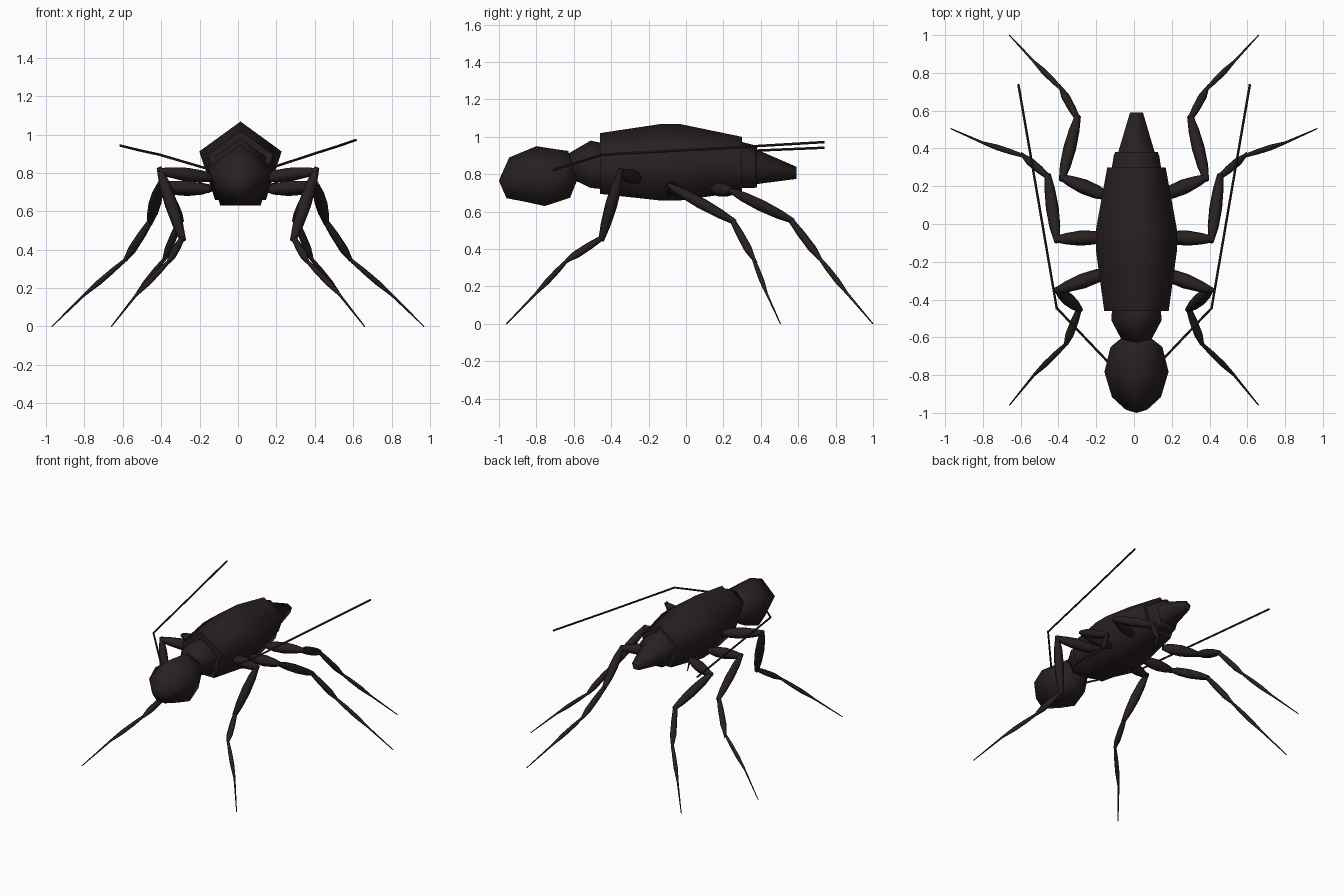
import bpy, bmesh, math
from mathutils import Vector

if "Cube" in bpy.data.objects:
    bpy.data.objects.remove(bpy.data.objects["Cube"])

brown = bpy.data.materials.new("dark brown")
brown.diffuse_color = (0.022, 0.0145, 0.0145, 1)
brown.use_nodes = True
brown.node_tree.nodes["Principled BSDF"].inputs["Base Color"].default_value = brown.diffuse_color


def finish(name, bm, angle=40):
    bmesh.ops.recalc_face_normals(bm, faces=bm.faces)
    me = bpy.data.meshes.new(name)
    bm.to_mesh(me)
    bm.free()
    me.materials.append(brown)
    ob = bpy.data.objects.new(name, me)
    bpy.context.collection.objects.link(ob)
    bpy.ops.object.select_all(action='DESELECT')
    ob.select_set(True)
    bpy.context.view_layer.objects.active = ob
    bpy.ops.object.shade_smooth_by_angle(angle=math.radians(angle))
    return ob


def skin(bm, rings):
    vs = [[bm.verts.new(p) for p in r] for r in rings]
    n = len(vs[0])
    for a, b in zip(vs, vs[1:]):
        for i in range(n):
            bm.faces.new((a[i], a[(i + 1) % n], b[(i + 1) % n], b[i]))
    bm.faces.new(vs[0])
    bm.faces.new(vs[-1])


def hull(name, stations, cx=0.013):
    """Five-sided body piece; each station is top y, top z, bottom y, bottom z."""
    bm = bmesh.new()
    rings = []
    for ty, tz, by, bz in stations:
        top, bot = Vector((cx, ty, tz)), Vector((cx, by, bz))
        r = (top - bot).length / 1.809
        up = (top - bot).normalized()
        c = top - up * r
        rings.append([c + up * r * math.cos(a) + Vector((r * math.sin(a), 0, 0))
                      for a in (math.tau * i / 5 for i in range(5))])
    skin(bm, rings)
    return finish(name, bm, 75)


def limb(bm, a, b, profile, sides=6):
    """Tapered spindle from a to b; profile lists (fraction, radius)."""
    a, b = Vector(a), Vector(b)
    d = (b - a).normalized()
    u = d.cross(Vector((0, 0, 1))).normalized()
    w = d.cross(u)
    skin(bm, [[a.lerp(b, t) + (u * math.cos(k) + w * math.sin(k)) * r
               for k in (math.tau * i / sides for i in range(sides))]
              for t, r in profile])


# body
hull("abdomen", [(-.46, 1.02, -.46, .695), (-.14, 1.068, -.14, .66),
                 (-.03, 1.068, -.03, .66), (.30, 1.0, .30, .706)])
hull("rear_collar", [(.29, .975, .29, .725), (.36, .957, .36, .727), (.38, .945, .38, .73)])
hull("tail_cone", [(.36, .94, .36, .745), (.59, .84, .59, .775)])
hull("neck", [(-.44, .965, -.44, .72), (-.51, .98, -.51, .727), (-.63, .91, -.60, .77)])
hull("head", [(-.63, .925, -.583, .765), (-.67, .93, -.62, .674), (-.80, .95, -.755, .63),
              (-.945, .89, -.87, .655), (-.99, .79, -.95, .67), (-1.0, .765, -.96, .672)])

# legs: body joint, hip, knee, ankle, mid foot, toe
legs = {
    "front": [(.14, -.255, .775), (.405, -.35, .81), (.29, -.45, .46),
              (.36, -.635, .34), (.53, -.80, .165), (.66, -.96, 0)],
    "middle": [(.16, -.07, .715), (.41, -.08, .735), (.455, .25, .55),
               (.585, .36, .35), (.80, .43, .165), (.97, .505, 0)],
    "hind": [(.15, .15, .72), (.38, .245, .71), (.30, .56, .555),
             (.385, .715, .35), (.53, .86, .165), (.66, 1.0, 0)],
}
profiles = [
    [(-.05, .02), (.2, .036), (.5, .04), (.8, .03), (1.04, .016)],
    [(-.05, .014), (.2, .029), (.5, .034), (.8, .028), (1.04, .016)],
    [(-.05, .014), (.35, .021), (.75, .022), (1.03, .01)],
    [(-.05, .008), (.3, .014), (.65, .015), (1.02, .007)],
    [(-.02, .007), (1, .003)],
]
for side, s in (("right", 1), ("left", -1)):
    for name, pts in legs.items():
        bm = bmesh.new()
        p = [Vector((s * x, y, z)) for x, y, z in pts]
        for a, b, prof in zip(p, p[1:], profiles):
            limb(bm, a, b, prof)
        # spur at the end of the shin
        d = (p[3] - p[2]).normalized()
        limb(bm, p[2].lerp(p[3], .7), p[3] + d * .025 + Vector((0, 0.01, -.005)),
             [(0, .016), (1, .002)], 5)
        finish(f"{name}_leg_{side}", bm, 60)

    # antenna, bent once near the head
    dz = 0 if s > 0 else -.03
    a = [Vector((s * .12, -.75, .81)), Vector((s * .41, -.445, .905 + dz / 3)),
         Vector((s * .52, .2, .94 + dz * .7)), Vector((s * .613, .74, .972 + dz))]
    bm = bmesh.new()
    for i in range(3):
        limb(bm, a[i], a[i + 1], [(-.01, .007), (1, .007)], 5)
    finish(f"antenna_{side}", bm, 60)
